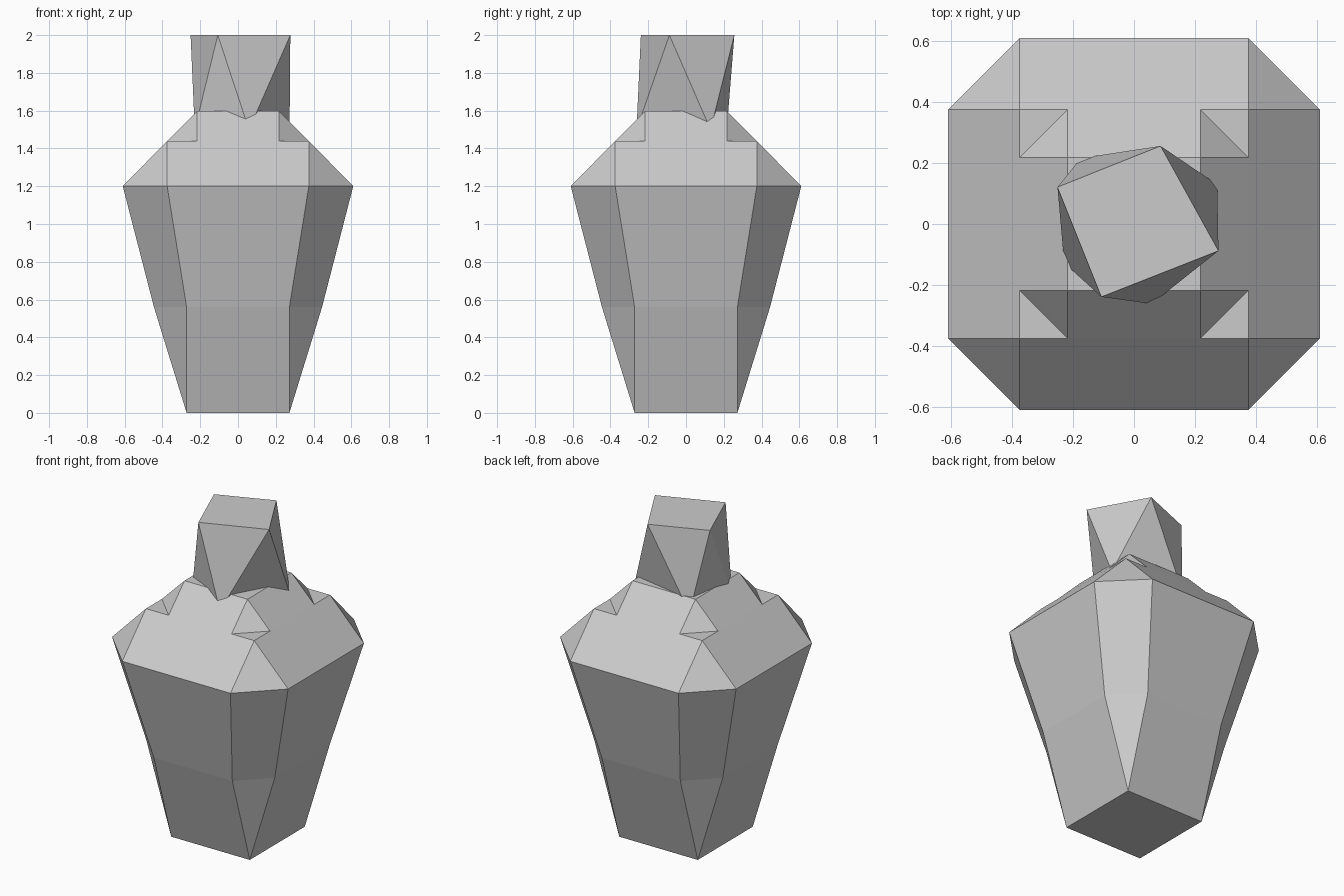
import bpy
import bmesh

cube = bpy.data.objects.get("Cube")
if cube:
    bpy.data.objects.remove(cube, do_unlink=True)

grey = bpy.data.materials.new("plain grey")
grey.use_nodes = True
colour = (0.6, 0.6, 0.6, 1)
grey.diffuse_color = colour
grey.node_tree.nodes["Principled BSDF"].inputs["Base Color"].default_value = colour


def finish(name, bm):
    """Weld, orient and store a flat-shaded part."""
    bmesh.ops.remove_doubles(bm, verts=bm.verts[:], dist=0.0005)
    bmesh.ops.recalc_face_normals(bm, faces=bm.faces[:])
    mesh = bpy.data.meshes.new(name)
    bm.to_mesh(mesh)
    bm.free()
    mesh.materials.append(grey)
    obj = bpy.data.objects.new(name, mesh)
    bpy.context.collection.objects.link(obj)
    return obj


def chamfered_ring(bm, half, flat, z):
    """Square of given half width; sides are flat up to +-flat, corners cut."""
    verts = []
    x, y = 1, 0
    for _ in range(4):
        for side in (-flat, flat):
            verts.append(bm.verts.new((half * x - side * y, half * y + side * x, z)))
        x, y = -y, x
    return verts


def loft(name, levels, bottom=True):
    bm = bmesh.new()
    rings = [chamfered_ring(bm, *level) for level in levels]
    for low, high in zip(rings, rings[1:]):
        for i in range(len(low)):
            j = (i + 1) % len(low)
            bm.faces.new((low[i], low[j], high[j], high[i]))
    bm.faces.new(rings[-1])
    if bottom:
        bm.faces.new(rings[0][::-1])
    return finish(name, bm)


# Tapered body: square foot, cut corners, sloped shoulder
loft("vessel_body", [(0.272, 0.272, 0), (0.445, 0.272, 0.56),
                     (0.61, 0.375, 1.2), (0.375, 0.375, 1.44)])

# Upper shoulder with notched corners
loft("upper_shoulder", [(0.375, 0.218, 1.44), (0.218, 0.218, 1.597)], bottom=False)

# Twisted neck: triangles between two turned four-sided outlines
bm = bmesh.new()
top = [bm.verts.new((x, y, 2)) for x, y in
       ((-0.107, -0.239), (0.277, -0.088), (0.087, 0.256), (-0.251, 0.121))]
base = [bm.verts.new((x, y, 1.5)) for x, y in
        ((0.058, -0.262), (0.273, 0.13), (-0.175, 0.216), (-0.229, -0.128))]
for i in range(4):
    j = (i + 1) % 4
    bm.faces.new((base[i], top[j], top[i]))
    bm.faces.new((base[i], base[j], top[j]))
bm.faces.new(top)
bm.faces.new(base[::-1])
finish("twisted_neck", bm)
